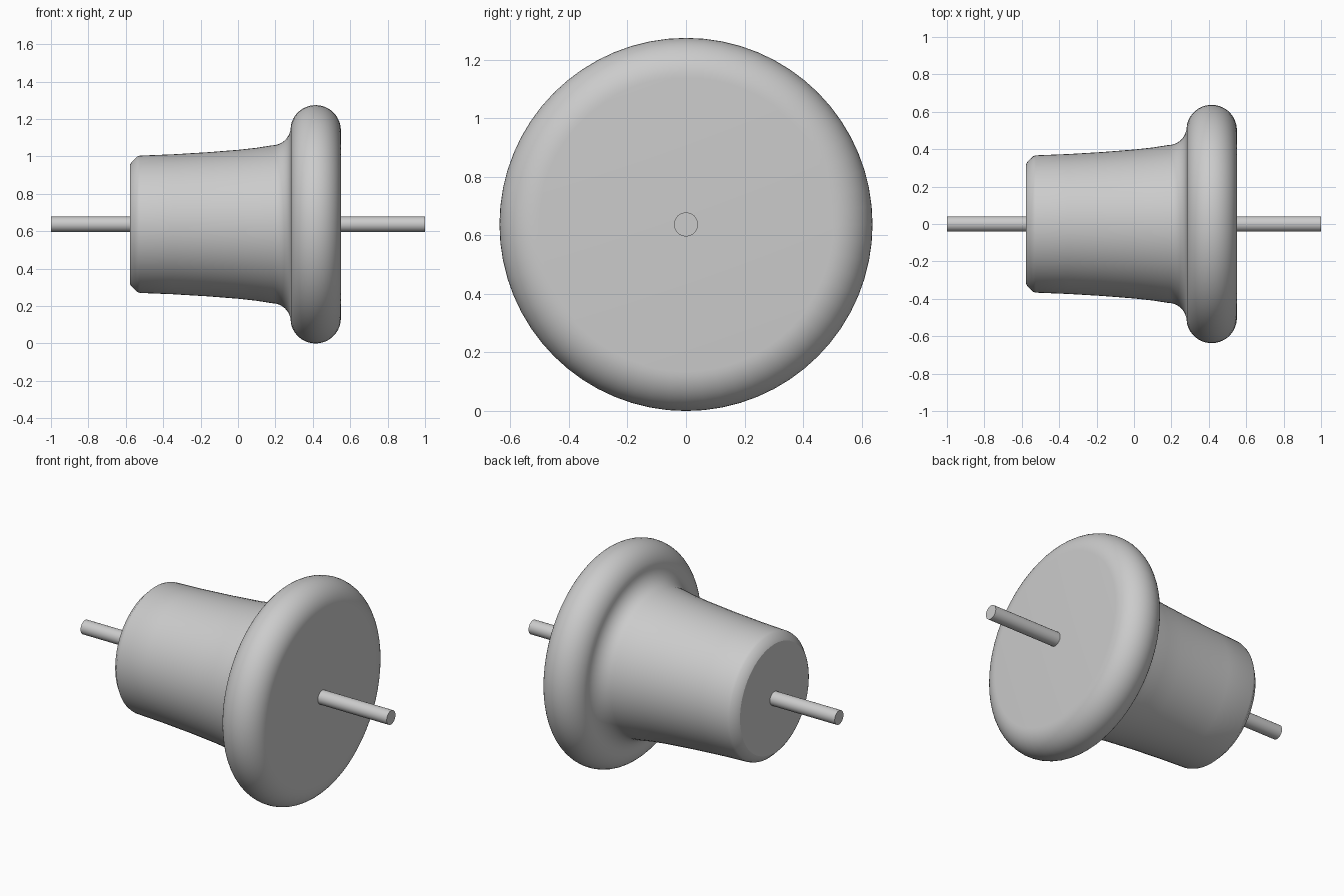
import bpy, bmesh
from math import sin, cos, radians
from mathutils import Vector

if "Cube" in bpy.data.objects:
    bpy.data.objects.remove(bpy.data.objects["Cube"], do_unlink=True)

CENTRE_Z = 0.637
grey = bpy.data.materials.new("plain_grey")
grey.use_nodes = True
grey.diffuse_color = (0.6, 0.6, 0.6, 1)
grey.node_tree.nodes["Principled BSDF"].inputs["Base Color"].default_value = (0.6, 0.6, 0.6, 1)


def arc(cx, cr, radius, start, end, steps):
    """Points of a circular arc in the (x, radius) plane, angles in degrees."""
    angles = [radians(start + (end - start) * i / steps) for i in range(steps + 1)]
    return [(cx + radius * cos(a), cr + radius * sin(a)) for a in angles]


def lathe(name, profile, segments):
    """Revolve an open (x, radius) profile about the x axis and cap its ends."""
    bm = bmesh.new()
    verts = [bm.verts.new((x, 0, r)) for x, r in profile]
    edges = [bm.edges.new(pair) for pair in zip(verts, verts[1:])]
    bmesh.ops.spin(bm, geom=verts + edges, cent=(0, 0, 0), axis=(1, 0, 0),
                   angle=radians(360), steps=segments, use_merge=True)
    bmesh.ops.remove_doubles(bm, verts=bm.verts, dist=0.0001)
    rims = [e for e in bm.edges if e.is_boundary]
    bmesh.ops.holes_fill(bm, edges=rims, sides=0)
    bmesh.ops.recalc_face_normals(bm, faces=bm.faces)
    mesh = bpy.data.meshes.new(name)
    bm.to_mesh(mesh)
    bm.free()
    mesh.materials.append(grey)
    obj = bpy.data.objects.new(name, mesh)
    obj.location = Vector((0, 0, CENTRE_Z))
    bpy.context.collection.objects.link(obj)
    bpy.ops.object.select_all(action="DESELECT")
    obj.select_set(True)
    bpy.context.view_layer.objects.active = obj
    bpy.ops.object.shade_smooth_by_angle(angle=radians(30))
    return obj


# Wheel: chamfered, slightly flared tread, hollow fillet, then rounded flange
tread = [(-0.577, 0.32), (-0.57, 0.332), (-0.54, 0.362), (-0.525, 0.367),
         (-0.35, 0.374), (-0.165, 0.385), (0, 0.398), (0.1, 0.409)]
fillet = arc(0.182, 0.522, 0.1, -90, -5, 10)
flange = arc(0.415, 0.502, 0.135, 175, 0, 24)
lathe("flanged_wheel", tread + fillet + flange[1:], 64)

# Axle running right through the wheel
lathe("axle", [(-1, 0.041), (1, 0.041)], 32)
